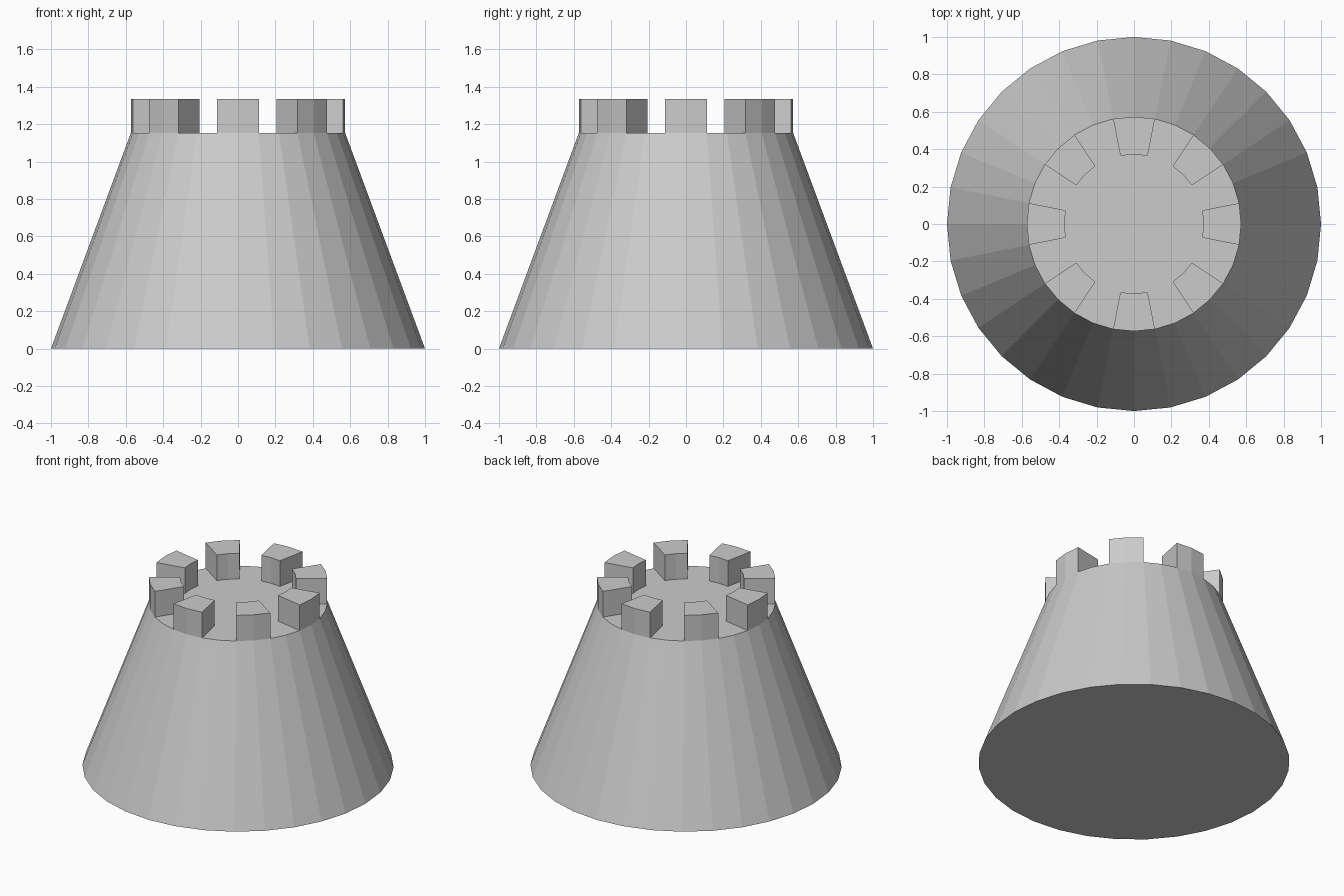
import bpy, bmesh
from math import cos, sin, pi

if "Cube" in bpy.data.objects:
    bpy.data.objects.remove(bpy.data.objects["Cube"])

SIDES = 32
STEP = 2 * pi / SIDES
R_BASE, R_TOP, R_INNER = 1.0, 0.573, 0.372
Z_DECK, Z_TOP = 1.153, 1.335


def ring_point(r, i, z):
    return (r * cos(i * STEP), r * sin(i * STEP), z)


def add_object(name, bm):
    bmesh.ops.recalc_face_normals(bm, faces=bm.faces)
    mesh = bpy.data.meshes.new(name)
    bm.to_mesh(mesh)
    bm.free()
    obj = bpy.data.objects.new(name, mesh)
    bpy.context.collection.objects.link(obj)


def add_prism(bm, lower, upper):
    """Closed solid between two matching outlines."""
    a = [bm.verts.new(p) for p in lower]
    b = [bm.verts.new(p) for p in upper]
    n = len(a)
    bm.faces.new(a[::-1])
    bm.faces.new(b)
    for i in range(n):
        j = (i + 1) % n
        bm.faces.new((a[i], a[j], b[j], b[i]))


# Tapered tower body
bm = bmesh.new()
add_prism(bm, [ring_point(R_BASE, i, 0) for i in range(SIDES)],
          [ring_point(R_TOP, i, Z_DECK) for i in range(SIDES)])
add_object("tower_body", bm)

# Eight battlement blocks, each two facets wide
for k in range(8):
    c = k * 4
    outline = [(R_TOP, c - 1), (R_TOP, c), (R_TOP, c + 1),
               (R_INNER, c + 1), (R_INNER, c), (R_INNER, c - 1)]
    bm = bmesh.new()
    add_prism(bm, [ring_point(r, i, Z_DECK) for r, i in outline],
              [ring_point(r, i, Z_TOP) for r, i in outline])
    add_object(f"battlement_{k + 1}", bm)
